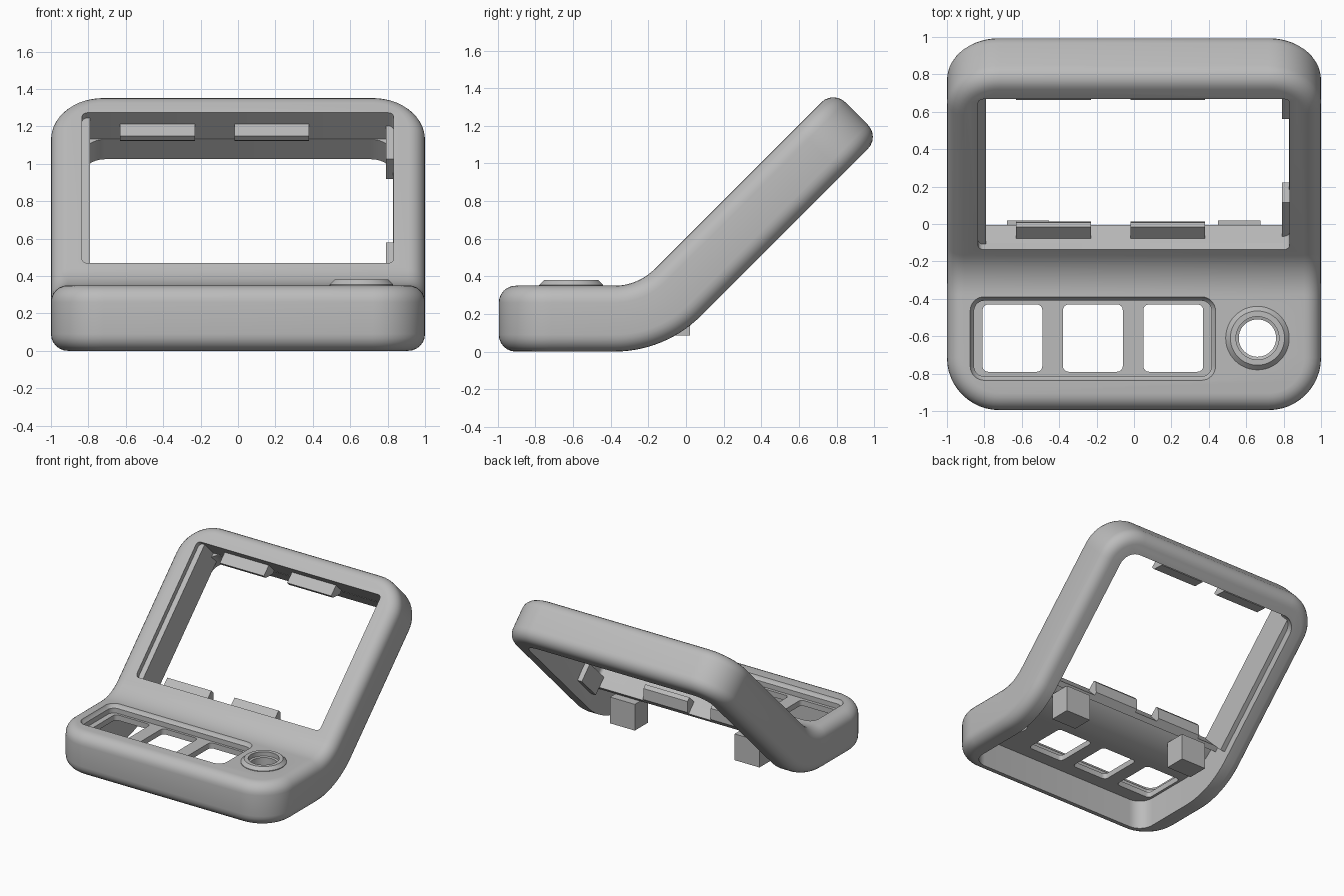
import bpy, bmesh, math
from mathutils import Vector

cube = bpy.data.objects.get("Cube")
if cube:
    bpy.data.objects.remove(cube)

# Shell is designed flat (x, s along length, t thickness), then bent upward
THICK, BEND_START, RADIUS, ANGLE = 0.35, -0.38, 0.65, math.pi / 4
BEND_END = BEND_START + RADIUS * ANGLE
STEPS = 14

mat = bpy.data.materials.new("matte grey")
mat.use_nodes = True
GREY = (0.5, 0.5, 0.5, 1)
mat.diffuse_color = GREY
mat.node_tree.nodes["Principled BSDF"].inputs["Base Color"].default_value = GREY


def make_object(name, bm):
    bmesh.ops.recalc_face_normals(bm, faces=bm.faces)
    mesh = bpy.data.meshes.new(name)
    bm.to_mesh(mesh)
    bm.free()
    mesh.materials.append(mat)
    ob = bpy.data.objects.new(name, mesh)
    bpy.context.collection.objects.link(ob)
    return ob


def outline(x0, x1, s0, s1, r, n):
    pts = []
    corners = [(x1 - r, s1 - r), (x0 + r, s1 - r), (x0 + r, s0 + r), (x1 - r, s0 + r)]
    for q, (cx, cs) in enumerate(corners):
        for i in range(n + 1):
            a = (q + i / n) * math.pi / 2
            pts.append((cx + r * math.cos(a), cs + r * math.sin(a)))
    return pts


def rounded_solid(name, x0, x1, s0, s1, r, levels, n=8):
    """Stack of rounded rectangles; levels are (inset, t)."""
    bm = bmesh.new()
    rings = []
    for d, t in levels:
        pts = outline(x0 + d, x1 - d, s0 + d, s1 - d, r - d, n)
        rings.append([bm.verts.new((x, s, t)) for x, s in pts])
    for a, b in zip(rings, rings[1:]):
        for i in range(len(a)):
            j = (i + 1) % len(a)
            bm.faces.new((a[i], a[j], b[j], b[i]))
    bm.faces.new(rings[0])
    bm.faces.new(rings[-1])
    bmesh.ops.remove_doubles(bm, verts=bm.verts, dist=1e-5)
    for i in range(STEPS + 1):
        s = BEND_START + (BEND_END - BEND_START) * i / STEPS
        if s0 < s < s1:
            bmesh.ops.bisect_plane(bm, geom=bm.verts[:] + bm.edges[:] + bm.faces[:],
                                   plane_co=(0, s, 0), plane_no=(0, 1, 0), dist=1e-6)
    return make_object(name, bm)


def prism(name, x0, x1, profile):
    """Extrude a (y, z) profile along x."""
    bm = bmesh.new()
    a = [bm.verts.new((x0, s, t)) for s, t in profile]
    b = [bm.verts.new((x1, s, t)) for s, t in profile]
    bm.faces.new(a)
    bm.faces.new(b)
    for i in range(len(a)):
        j = (i + 1) % len(a)
        bm.faces.new((a[i], a[j], b[j], b[i]))
    return make_object(name, bm)


def box(name, x0, x1, s0, s1, t0, t1):
    return prism(name, x0, x1, [(s0, t0), (s1, t0), (s1, t1), (s0, t1)])


def combine(target, other, operation):
    mod = target.modifiers.new(operation, "BOOLEAN")
    mod.operation, mod.solver, mod.object = operation, "EXACT", other
    bpy.context.view_layer.objects.active = target
    bpy.ops.object.modifier_apply(modifier=mod.name)
    bpy.data.objects.remove(other)


def bend(ob):
    for v in ob.data.vertices:
        x, s, t = v.co
        a = min(max((s - BEND_START) / RADIUS, 0), ANGLE)
        along = s - BEND_START if s < BEND_START else max(s - BEND_END, 0)
        v.co = Vector((x,
                       BEND_START + (RADIUS - t) * math.sin(a) + along * math.cos(a),
                       RADIUS - (RADIUS - t) * math.cos(a) + along * math.sin(a)))


def circle_solid(name, radius, levels):
    cx, cs = 0.66, -0.61
    return rounded_solid(name, cx - radius, cx + radius, cs - radius, cs + radius,
                         radius, levels, 12)


# Outer shell with rounded rims
R = 0.09
arc = [(R * (1 - math.sin(i * math.pi / 12)), R * (1 - math.cos(i * math.pi / 12)))
       for i in range(7)]
levels = arc + [(d, THICK - t) for d, t in reversed(arc)]
shell = rounded_solid("shell", -1, 1, -0.995, 1.475, 0.28, levels, 12)

# Raised ring around the round opening
combine(shell, circle_solid("ring", 0.17, [(0, 0.3), (0, 0.355), (0.025, 0.38)]), "UNION")

# Hollow underside, screen window, recessed panel and openings
cutters = [
    rounded_solid("cavity", -0.83, 0.83, -0.9, 1.31, 0.12, [(0, -0.1), (0, 0.235)]),
    rounded_solid("window", -0.834, 0.832, 0.175, 1.312, 0.03, [(0, 0.15), (0, 0.5)], 4),
    rounded_solid("recess", -0.88, 0.44, -0.84, -0.385, 0.08,
                  [(0.025, 0.28), (0.025, 0.32), (0.01, 0.335), (0, 0.36)]),
    circle_solid("round_hole", 0.115, [(0.015, 0.1), (0.015, 0.34), (0, 0.345), (0, 0.5)]),
]
for x in (-0.81, -0.38, 0.05):
    cutters.append(rounded_solid("opening", x, x + 0.32, -0.79, -0.43, 0.03,
                                 [(0, 0.1), (0, 0.5)], 4))
for cutter in cutters:
    cutter.hide_render = True
    combine(shell, cutter, "DIFFERENCE")
bend(shell)

# Wall under the window and rails beside it
parts = [
    box("window_lower_wall", -0.83, 0.83, 0.132, 0.175, 0.165, 0.3),
    box("right_rail", -0.84, -0.79, 0.175, 1.312, 0.06, 0.31),
    box("left_upper_tab", 0.79, 0.84, 1.06, 1.312, 0.1, 0.25),
    box("left_lower_tab", 0.79, 0.84, 0.175, 0.43, 0.1, 0.25),
]

# Wedge clips on both ends of the window
for side, x in (("right", -0.63), ("left", -0.02)):
    for end, s, d in (("upper", 1.312, -1), ("lower", 0.17, 1)):
        profile = [(s, 0.265), (s + d * 0.09, 0.265), (s + d * 0.09, 0.23),
                   (s + d * 0.03, 0.165), (s, 0.165)]
        parts.append(prism(f"{side}_{end}_clip", x, x + 0.4, profile))
for part in parts:
    bend(part)

# Mounting posts under the bend
for side, x in (("right", -0.68), ("left", 0.45)):
    parts.append(box(f"{side}_post", x, x + 0.225, -0.15, 0.02, 0.085, 0.3))

# Smooth shading with sharp creases
for ob in parts + [shell]:
    bpy.ops.object.select_all(action="DESELECT")
    ob.select_set(True)
    bpy.context.view_layer.objects.active = ob
    bpy.ops.object.shade_smooth_by_angle(angle=math.radians(30))
